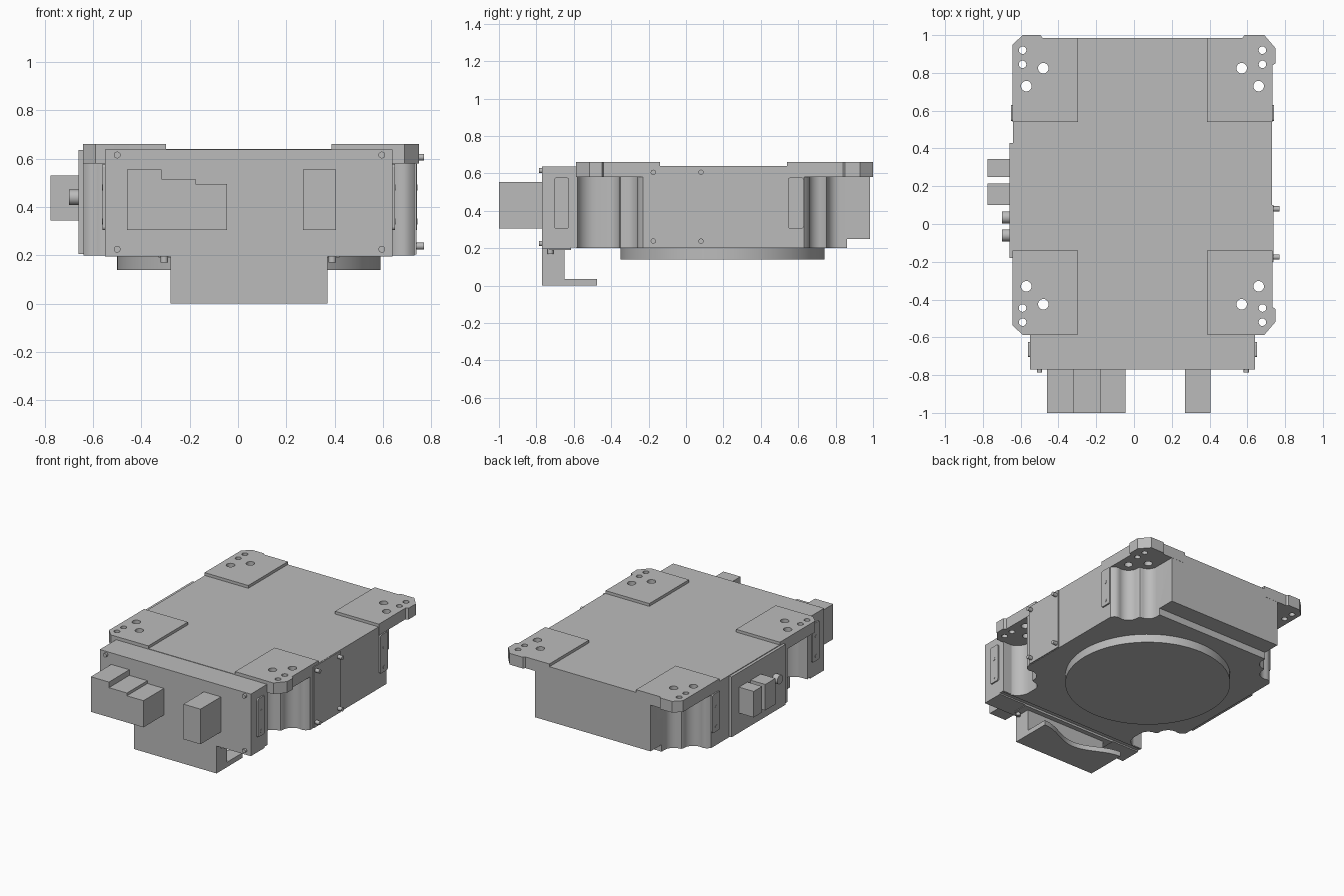
import bpy, bmesh, math
from mathutils import Matrix

if "Cube" in bpy.data.objects:
    bpy.data.objects.remove(bpy.data.objects["Cube"], do_unlink=True)

grey = bpy.data.materials.new("light_grey")
grey.use_nodes = True
grey.diffuse_color = (0.5, 0.5, 0.5, 1)
grey.node_tree.nodes["Principled BSDF"].inputs["Base Color"].default_value = (0.5, 0.5, 0.5, 1)

CX, CY = 0.045, 0.2          # centre of the symmetric housing


def finish(name, bm):
    bmesh.ops.recalc_face_normals(bm, faces=bm.faces)
    mesh = bpy.data.meshes.new(name)
    bm.to_mesh(mesh)
    bm.free()
    mesh.materials.append(grey)
    ob = bpy.data.objects.new(name, mesh)
    bpy.context.collection.objects.link(ob)
    return ob


def prism(name, outline, z0, z1):
    bm = bmesh.new()
    face = bm.faces.new([bm.verts.new((x, y, z0)) for x, y in outline])
    top = bmesh.ops.extrude_face_region(bm, geom=[face])["geom"]
    for v in top:
        if isinstance(v, bmesh.types.BMVert):
            v.co.z = z1
    return finish(name, bm)


def box(name, x0, x1, y0, y1, z0, z1):
    return prism(name, [(x0, y0), (x1, y0), (x1, y1), (x0, y1)], z0, z1)


def rod(name, centre, r, length, axis="Z", sides=24):
    bm = bmesh.new()
    bmesh.ops.create_cone(bm, cap_ends=True, segments=sides, radius1=r, radius2=r, depth=length)
    if axis != "Z":
        turn = Matrix.Rotation(math.pi / 2, 3, "Y" if axis == "X" else "X")
        bmesh.ops.rotate(bm, verts=bm.verts, matrix=turn)
    bmesh.ops.translate(bm, verts=bm.verts, vec=centre)
    return smooth(finish(name, bm))


def activate(ob):
    bpy.ops.object.select_all(action="DESELECT")
    ob.select_set(True)
    bpy.context.view_layer.objects.active = ob


def smooth(ob):
    activate(ob)
    bpy.ops.object.shade_smooth_by_angle(angle=math.radians(32))
    return ob


def cut(ob, cutter):
    cutter.hide_render = True
    mod = ob.modifiers.new("cut", "BOOLEAN")
    mod.operation, mod.solver, mod.object = "DIFFERENCE", "EXACT", cutter
    activate(ob)
    bpy.ops.object.modifier_apply(modifier=mod.name)
    bpy.data.objects.remove(cutter, do_unlink=True)


def arc(cx, cy, r, a0, a1, n=8):
    steps = [math.radians(a0 + (a1 - a0) * i / n) for i in range(n + 1)]
    return [(cx + r * math.cos(a), cy + r * math.sin(a)) for a in steps]


def place(points, sx, sy):
    return [(CX + sx * u, CY + sy * v) for u, v in points]


# Housing with a scalloped pocket below each mounting ear
scallop = [(0.685, 0.43), (0.665, 0.452)] + arc(0.615, 0.53, 0.075, 290, 190)
scallop += [(0.54, 0.54), (0.534, 0.551)] + arc(0.525, 0.625, 0.07, 270, 180)
back = scallop + [(0.455, 0.785)]
front = scallop + arc(0.555, 0.685, 0.1, 180, 90)[:-1] + [(0.595, 0.785)]
outline = place(back, 1, 1) + place(back, -1, 1)[::-1]
outline += place(front, -1, -1) + place(front, 1, -1)[::-1]
housing = prism("housing", outline, 0.2, 0.64)
cut(housing, box("step_cutter", -0.8, 0.8, 0.86, 1.1, 0.1, 0.25))
smooth(housing)

# Mounting ears with bolt holes
for sx, side in ((1, "left"), (-1, "right")):
    for sy, end in ((1, "back"), (-1, "front")):
        v1 = 0.8 if sy > 0 else 0.787
        pts = [(0.342, 0.34), (0.687, 0.34)]
        if sx > 0:
            pts += [(0.687, 0.64), (0.705, 0.65), (0.705, v1 - 0.07), (0.645, v1)]
        else:
            pts += [(0.687, v1 - 0.05), (0.635, v1)]
        pts += [(0.54, v1), (0.53, 0.786), (0.342, 0.786)]
        ear = prism(f"{end}_{side}_ear", place(pts, sx, sy), 0.58, 0.66)
        for u, v, r in ((0.615, 0.53, 0.028), (0.525, 0.625, 0.028),
                        (0.635, 0.645, 0.02), (0.635, 0.72, 0.02)):
            cut(ear, rod("hole_cutter", (CX + sx * u, CY + sy * v, 0.62), r, 0.2))
        smooth(ear)

# Round base plate
rod("base_disc", (CX, 0.195, 0.175), 0.545, 0.07, sides=96)

# Front electronics box and its connectors
box("front_box", -0.55, 0.64, -0.77, -0.58, 0.205, 0.637)
box("front_box_floor", -0.55, 0.64, -0.77, -0.615, 0.195, 0.21)
for i, (x0, x1, top) in enumerate(((-0.46, -0.317, 0.555), (-0.317, -0.175, 0.515),
                                   (-0.175, -0.045, 0.495), (0.27, 0.405, 0.555))):
    box(f"front_connector_{i + 1}", x0, x1, -1.0, -0.765, 0.305, top)
for x in (-0.5, 0.595):
    for z in (0.225, 0.615):
        rod("front_box_screw", (x, -0.775, z), 0.014, 0.024, "Y", 16)

# Side covers, side connectors and screws
box("right_cover", -0.66, -0.62, -0.18, 0.43, 0.205, 0.635)
box("left_cover", 0.71, 0.738, -0.2, 0.1, 0.203, 0.638)
for y0, y1 in ((0.1, 0.215), (0.25, 0.345)):
    box("side_connector", -0.775, -0.65, y0, y1, 0.345, 0.53)
for y in (-0.06, 0.035):
    rod("side_socket", (-0.675, y, 0.44), 0.032, 0.05, "X")
for y in (-0.175, 0.08):
    for z in (0.238, 0.606):
        rod("cover_screw", (0.75, y, z), 0.014, 0.04, "X", 16)

# Small bolted plates on both flanks
for u, y0, y1 in ((0.595, -0.705, -0.625), (0.685, 0.545, 0.63)):
    for s in (1, -1):
        x = CX + s * u
        plate = box("flank_plate", min(x, x + s * 0.01), max(x, x + s * 0.01), y0, y1, 0.305, 0.578)
        bm = bmesh.new()
        bm.from_mesh(plate.data)
        edges = [e for e in bm.edges if abs(e.verts[0].co.x - e.verts[1].co.x) > 0.005]
        bmesh.ops.bevel(bm, geom=edges, offset=0.012, segments=3, profile=0.5, affect="EDGES")
        bm.to_mesh(plate.data)
        bm.free()
        for z in (0.34, 0.48):
            rod("flank_plate_screw", (x + s * 0.007, (y0 + y1) / 2, z), 0.012, 0.01, "X", 16)

# Hanging bracket with a curved foot
box("bracket_wall", -0.28, 0.37, -0.77, -0.65, 0.0, 0.2)
curve = [(0.37 - 0.65 * t / 16, -0.475 - 0.1 * math.sin(math.pi * t / 16) ** 2) for t in range(17)]
smooth(prism("bracket_foot", [(-0.28, -0.66), (0.37, -0.66)] + curve, 0.0, 0.035))
box("bracket_flange", -0.33, 0.42, -0.73, -0.615, 0.19, 0.2)
for x in (-0.305, 0.39):
    rod("bracket_screw", (x, -0.725, 0.185), 0.016, 0.03, "Z", 16)
